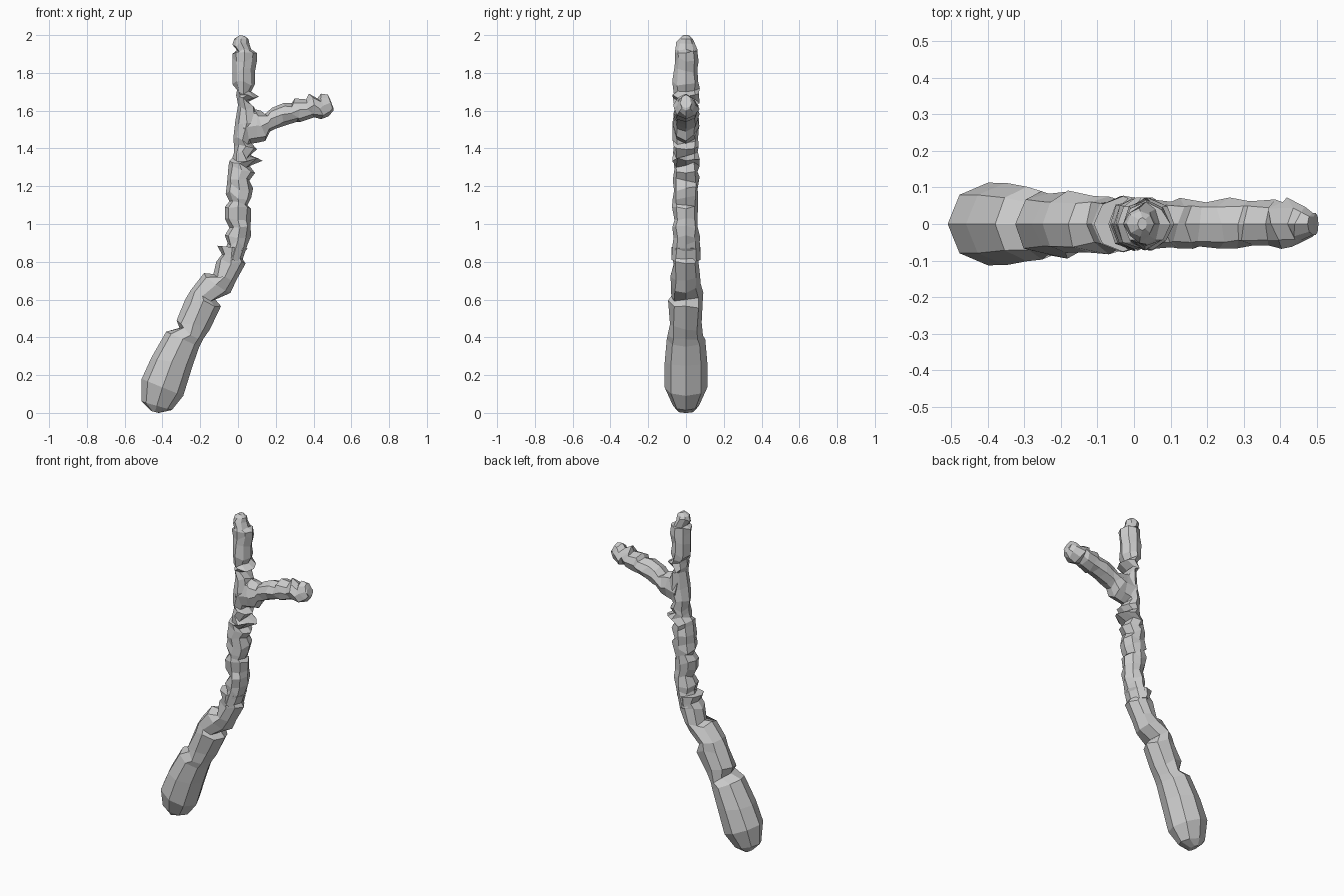
import bpy, bmesh, random
from math import sin, cos, pi
from mathutils import Vector

random.seed(4)
SIDES = 8


def depth_at(z):
    """Half thickness in y: swollen at the handle, slim further up."""
    pts = [(0, .035), (.05, .08), (.14, .115), (.30, .112), (.45, .095),
           (.60, .092), (.80, .078), (1.0, .073), (1.8, .07), (1.93, .06), (1.97, .045), (2.0, .015)]
    for (z0, d0), (z1, d1) in zip(pts, pts[1:]):
        if z <= z1:
            return d0 + (d1 - d0) * max(0, z - z0) / (z1 - z0)
    return pts[-1][1]


def limb(name, rings, depth, rough_from):
    """Skin octagonal rings, each given by its left and right silhouette points."""
    bm = bmesh.new()
    loops = []
    for i, (xl, zl, xr, zr) in enumerate(rings):
        a, b = Vector((xr, 0, zr)), Vector((xl, 0, zl))
        mid, half = (a + b) / 2, (a - b) / 2
        axis = Vector((-half.z, 0, half.x)).normalized()
        rough = rough_from <= i < len(rings) - 2
        d = depth(mid)
        loop = []
        for k in range(SIDES):
            t = 2 * pi * k / SIDES
            r = s = 0
            if rough and k % 4:
                r, s = random.uniform(-.17, .04), random.uniform(-.018, .018)
            p = mid + (half * cos(t) + Vector((0, d * sin(t), 0))) * (1 + r) + axis * s
            loop.append(bm.verts.new(p))
        loops.append(loop)
    for lo, hi in zip(loops, loops[1:]):
        for k in range(SIDES):
            n = (k + 1) % SIDES
            bm.faces.new((lo[k], lo[n], hi[n], hi[k]))
    bm.faces.new(loops[0][::-1])
    bm.faces.new(loops[-1])
    bmesh.ops.recalc_face_normals(bm, faces=bm.faces)
    me = bpy.data.meshes.new(name)
    bm.to_mesh(me)
    bm.free()
    ob = bpy.data.objects.new(name, me)
    bpy.context.collection.objects.link(ob)
    return ob


# Thick lower club, smooth at the bottom and chipped toward the bend
club = [
    (-.46, .01, -.42, .0), (-.51, .06, -.35, .015), (-.51, .18, -.29, .09),
    (-.46, .29, -.24, .25), (-.38, .43, -.205, .35), (-.31, .45, -.185, .39),
    (-.325, .49, -.15, .44), (-.28, .60, -.09, .565), (-.25, .65, -.12, .60),
    (-.18, .74, -.04, .635), (-.13, .735, -.01, .70), (-.115, .80, .04, .79),
    (-.085, .84, .015, .83), (-.11, .885, .05, .87),
]
limb("lower_club", club, lambda p: depth_at(p.z), 5)

# Upright shaft with rough bark
shaft = [
    (-.08, .82, .02, .80), (-.055, .90, .05, .89), (-.07, .94, .07, .94),
    (-.045, .98, .065, .99), (-.07, 1.03, .07, 1.03), (-.07, 1.09, .07, 1.08),
    (-.045, 1.12, .05, 1.10), (-.065, 1.16, .07, 1.14), (-.06, 1.20, .08, 1.19),
    (-.055, 1.25, .06, 1.23), (-.05, 1.31, .09, 1.27), (-.045, 1.335, .06, 1.31),
    (-.03, 1.35, .13, 1.335), (-.02, 1.38, .06, 1.36), (-.02, 1.41, .10, 1.395),
    (-.025, 1.45, .07, 1.43), (-.015, 1.54, .11, 1.54), (0, 1.63, .09, 1.61),
    (-.005, 1.66, .05, 1.645), (-.01, 1.68, .11, 1.675), (-.005, 1.71, .07, 1.70),
    (-.03, 1.74, .09, 1.74), (-.03, 1.81, .09, 1.81), (-.03, 1.88, .10, 1.86),
    (-.03, 1.90, .10, 1.905), (-.005, 1.92, .07, 1.925), (-.03, 1.95, .06, 1.955),
    (-.02, 1.98, .055, 1.98), (.01, 2.0, .035, 1.995),
]
limb("shaft", shaft, lambda p: depth_at(p.z), 1)

# Side branch
branch = [
    (.02, 1.60, .04, 1.42), (.08, 1.61, .10, 1.43), (.12, 1.60, .145, 1.44),
    (.14, 1.58, .17, 1.49), (.18, 1.615, .20, 1.505), (.24, 1.64, .26, 1.525),
    (.285, 1.64, .31, 1.54), (.30, 1.665, .33, 1.54), (.36, 1.66, .39, 1.56),
    (.375, 1.69, .405, 1.565), (.42, 1.665, .44, 1.555), (.44, 1.69, .48, 1.57),
    (.475, 1.685, .505, 1.60), (.49, 1.655, .505, 1.615),
]
limb("side_branch", branch, lambda p: .07 if p.x < .45 else .055 if p.x < .485 else .03, 1)
